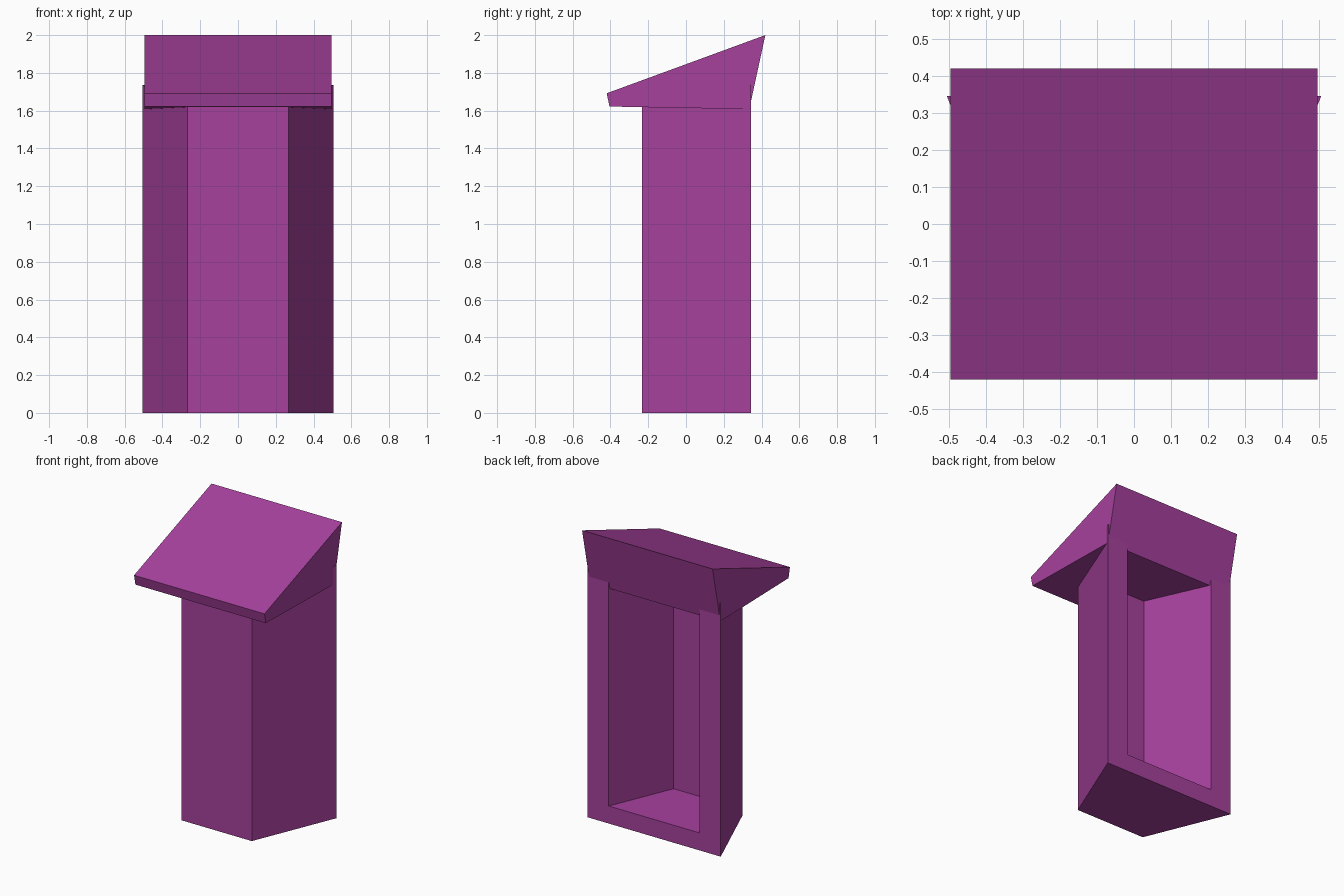
import bpy, bmesh

if "Cube" in bpy.data.objects:
    bpy.data.objects.remove(bpy.data.objects["Cube"])

purple = bpy.data.materials.new("purple")
purple.diffuse_color = (0.38, 0.052, 0.335, 1)
purple.use_nodes = True
purple.node_tree.nodes["Principled BSDF"].inputs["Base Color"].default_value = purple.diffuse_color


def loft(name, ring_a, ring_b):
    """Closed solid between two matching rings of points."""
    bm = bmesh.new()
    a = [bm.verts.new(p) for p in ring_a]
    b = [bm.verts.new(p) for p in ring_b]
    n = len(a)
    bm.faces.new(a[::-1])
    bm.faces.new(b)
    for i in range(n):
        j = (i + 1) % n
        bm.faces.new((a[i], a[j], b[j], b[i]))
    bmesh.ops.recalc_face_normals(bm, faces=bm.faces)
    me = bpy.data.meshes.new(name)
    bm.to_mesh(me)
    bm.free()
    me.materials.append(purple)
    ob = bpy.data.objects.new(name, me)
    bpy.context.collection.objects.link(ob)
    return ob


def trapezoid(front_x, front_y, back_x, back_y):
    return [(-front_x, front_y), (front_x, front_y), (back_x, back_y), (-back_x, back_y)]


# Tapered pedestal body, its top sloping up inside the desk
plan = trapezoid(0.267, -0.232, 0.505, 0.345)
body = loft("pedestal", [(x, y, 0) for x, y in plan],
            [(x, y, 1.62 if y < 0 else 1.735) for x, y in plan])

# Storage hollow, open at the back
hollow = trapezoid(0.16, -0.095, 0.387, 0.445)
cutter = loft("hollow_cutter", [(x, y, 0.12) for x, y in hollow],
              [(x, y, 1.9) for x, y in hollow])
cutter.hide_render = True
mod = body.modifiers.new("hollow", 'BOOLEAN')
mod.operation = 'DIFFERENCE'
mod.solver = 'EXACT'
mod.object = cutter
bpy.context.view_layer.update()
deps = bpy.context.evaluated_depsgraph_get()
carved = bpy.data.meshes.new_from_object(body.evaluated_get(deps))
body.modifiers.clear()
body.data = carved
bpy.data.objects.remove(cutter)

# Slanted reading desk
side = [(-0.42, 1.692), (-0.405, 1.622), (0.335, 1.608), (0.42, 2.0)]
loft("reading_desk", [(-0.495, y, z) for y, z in side],
     [(0.495, y, z) for y, z in side])
